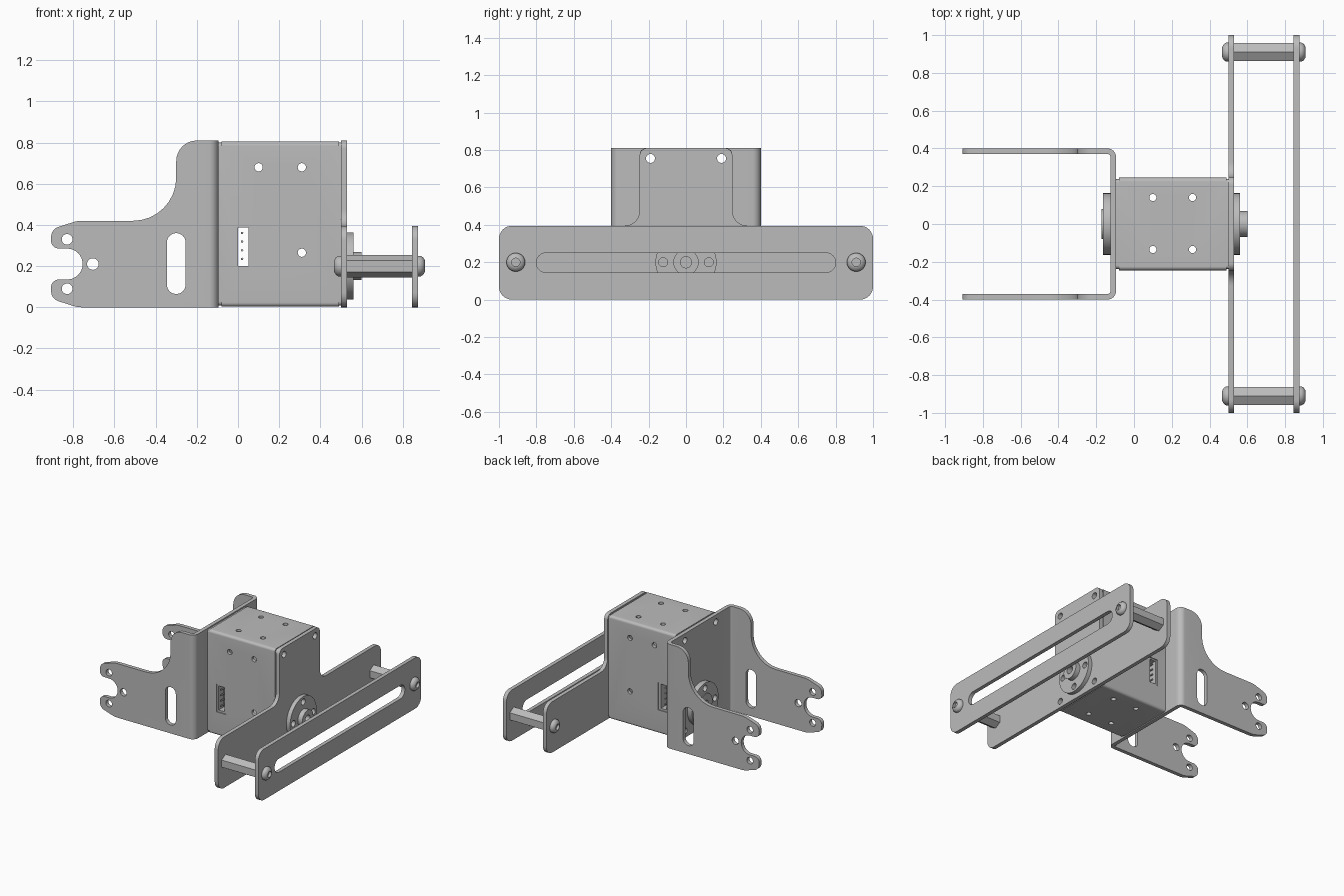
import bpy, bmesh
from math import sin, cos, tan, pi, atan2
from mathutils import Vector

cube = bpy.data.objects.get("Cube")
if cube:
    bpy.data.objects.remove(cube, do_unlink=True)

grey = bpy.data.materials.new("metal_grey")
grey.use_nodes = True
COLOUR = (0.5, 0.5, 0.5, 1)
grey.diffuse_color = COLOUR
grey.node_tree.nodes["Principled BSDF"].inputs["Base Color"].default_value = COLOUR
parts = []


def finish(name, bm):
    bmesh.ops.recalc_face_normals(bm, faces=bm.faces)
    mesh = bpy.data.meshes.new(name)
    bm.to_mesh(mesh)
    bm.free()
    mesh.materials.append(grey)
    ob = bpy.data.objects.new(name, mesh)
    bpy.context.collection.objects.link(ob)
    parts.append(ob)
    return ob


def circle(u, v, r, n=28):
    return [(u + r * sin(2 * pi * i / n), v + r * cos(2 * pi * i / n)) for i in range(n)]


def fillet(corners, n=8):
    """Outline from (u, v, radius) corners, each rounded by an arc."""
    out = []
    for i, (u, v, r) in enumerate(corners):
        p = Vector((u, v))
        if r == 0:
            out.append((u, v))
            continue
        a = (Vector(corners[i - 1][:2]) - p).normalized()
        b = (Vector(corners[(i + 1) % len(corners)][:2]) - p).normalized()
        half = a.angle(b) / 2
        c = p + (a + b).normalized() * (r / sin(half))
        s, e = p + a * (r / tan(half)) - c, p + b * (r / tan(half)) - c
        start = atan2(s.y, s.x)
        sweep = (atan2(e.y, e.x) - start + pi) % (2 * pi) - pi
        for k in range(n + 1):
            t = start + sweep * k / n
            out.append((c.x + r * cos(t), c.y + r * sin(t)))
    return out


def rect(u0, u1, v0, v1, r=0):
    return fillet([(u0, v0, r), (u1, v0, r), (u1, v1, r), (u0, v1, r)])


def prism(name, axis, lo, hi, *loops):
    """Extrude an outline with holes along an axis."""
    place = {"x": lambda u, v, w: (w, u, v),
             "y": lambda u, v, w: (u, w, v),
             "z": lambda u, v, w: (u, v, w)}[axis]
    bm = bmesh.new()
    for loop in loops:
        vs = [bm.verts.new(place(u, v, lo)) for u, v in loop]
        for i, vert in enumerate(vs):
            bm.edges.new((vs[i - 1], vert))
    normal = Vector(place(0, 0, 1))
    bmesh.ops.triangle_fill(bm, edges=bm.edges[:], use_beauty=True, normal=normal)
    ext = bmesh.ops.extrude_face_region(bm, geom=bm.faces[:])
    moved = [g for g in ext["geom"] if isinstance(g, bmesh.types.BMVert)]
    bmesh.ops.translate(bm, verts=moved, vec=normal * (hi - lo))
    return finish(name, bm)


def lathe(name, profile, y, z, n=28):
    """Revolve (x, radius) points about an x-direction axis."""
    bm = bmesh.new()
    rings = [[bm.verts.new((x, y + u, z + v)) for u, v in circle(0, 0, r, n)]
             for x, r in profile]
    for a, b in zip(rings, rings[1:]):
        for i in range(n):
            bm.faces.new((a[i - 1], a[i], b[i], b[i - 1]))
    bm.faces.new(rings[0])
    bm.faces.new(rings[-1])
    return finish(name, bm)


def boolean(ob, cutter, operation):
    mod = ob.modifiers.new("cut", "BOOLEAN")
    mod.object, mod.operation, mod.solver = cutter, operation, "EXACT"
    mesh = bpy.data.meshes.new_from_object(
        ob.evaluated_get(bpy.context.evaluated_depsgraph_get()))
    ob.modifiers.clear()
    ob.data = mesh
    parts.remove(cutter)
    bpy.data.objects.remove(cutter, do_unlink=True)


SHAFT = 0.2
corner_holes = [circle(y, z, 0.024) for y in (-0.19, 0.19) for z in (0.05, 0.755)]

# Hollow motor housing with through holes and connector windows
body = prism("motor_housing", "x", -0.08, 0.49,
             rect(-0.245, 0.245, 0.003, 0.805, 0.02), rect(-0.22, 0.22, 0.03, 0.78))
boolean(body, prism("side_cutter", "y", -0.4, 0.4,
                    *[circle(x, z, 0.02) for x, z in ((0.1, 0.68), (0.31, 0.68), (0.31, 0.265))],
                    rect(-0.015, 0.07, 0.185, 0.4)), "DIFFERENCE")
boolean(body, prism("top_cutter", "z", -0.2, 1,
                    *[circle(x, y, 0.019) for x in (0.1, 0.31) for y in (-0.135, 0.14)]),
        "DIFFERENCE")
for name, lo in (("left_end_cap", 0.486), ("right_end_cap", -0.095)):
    prism(name, "x", lo, lo + 0.016, rect(-0.238, 0.238, 0.008, 0.8, 0.02), *corner_holes)

# Connectors on both sides
for side, s in (("front", -1), ("back", 1)):
    lo, hi = sorted((s * 0.17, s * 0.238))
    prism(side + "_connector", "y", lo, hi,
          rect(-0.015, 0.07, 0.185, 0.4), rect(0, 0.05, 0.2, 0.388))
    prism(side + "_pins", "y", lo, hi - 0.01,
          *[circle(0.02, 0.235 + 0.042 * i, 0.006, 8) for i in range(4)])

# Forked bracket: a bent channel trimmed to the arm silhouette
bracket = prism("forked_bracket", "z", -0.05, 0.9, fillet([
    (-1, -0.4, 0), (-0.095, -0.4, 0.045), (-0.095, 0.4, 0.045), (-1, 0.4, 0),
    (-1, 0.37, 0), (-0.125, 0.37, 0.015), (-0.125, -0.37, 0.015), (-1, -0.37, 0)]))
silhouette = fillet([
    (0, 0, 0), (0, 0.81, 0), (-0.3, 0.81, 0.1), (-0.3, 0.42, 0.21),
    (-0.78, 0.42, 0.15), (-0.905, 0.38, 0.05), (-0.912, 0.285, 0.04),
    (-0.755, 0.285, 0.074), (-0.755, 0.135, 0.074),
    (-0.912, 0.135, 0.04), (-0.905, 0.04, 0.05), (-0.78, 0, 0.15)])
boolean(bracket, prism("arm_trim", "y", -0.6, 0.6, silhouette,
                       circle(-0.83, 0.33, 0.026), circle(-0.83, 0.09, 0.026),
                       circle(-0.705, 0.21, 0.028),
                       rect(-0.345, -0.255, 0.065, 0.36, 0.044)), "INTERSECT")
boolean(bracket, prism("bracket_holes", "x", -0.2, 0, *corner_holes), "DIFFERENCE")

# Inner crossbar plate with an upright tab
bolts = [circle(y, SHAFT, 0.025) for y in (-0.91, 0.91)]
prism("inner_plate", "x", 0.5, 0.53, fillet([
    (-1, 0, 0.07), (1, 0, 0.07), (1, 0.395, 0.07), (0.248, 0.395, 0.08),
    (0.248, 0.81, 0.04), (-0.248, 0.81, 0.04), (-0.248, 0.395, 0.08), (-1, 0.395, 0.07)]),
    *corner_holes, *bolts)

# Outer slotted plate
prism("outer_plate", "x", 0.845, 0.875, rect(-1, 1, 0, 0.395, 0.07),
      rect(-0.8, 0.8, 0.145, 0.25, 0.052), *bolts)

# Hexagonal spacers and domed screws
for side, y in (("front", -0.91), ("back", 0.91)):
    prism(side + "_spacer", "x", 0.53, 0.845, circle(y, SHAFT, 0.055, 6))
    for place, x, d in (("inner", 0.5, -1), ("outer", 0.875, 1)):
        dome = [(0, 0.05), (0.012, 0.05), (0.024, 0.043), (0.032, 0.03),
                (0.034, 0.022), (0.015, 0.022)]
        lathe(f"{side}_{place}_screw", [(x + d * h, r) for h, r in dome], y, SHAFT)

# Round drive flanges and hubs on the shaft axis
ring_holes = [circle(u, SHAFT + v, 0.024) for u, v in circle(0, 0, 0.122, 4)]
bore = circle(0, SHAFT, 0.03)
for side, lo, hi, hub_lo, hub_hi, hub_r in (("left", 0.53, 0.562, 0.562, 0.6, 0.068),
                                            ("right", -0.165, -0.125, -0.172, -0.165, 0.08)):
    prism(side + "_flange", "x", lo, hi, circle(0, SHAFT, 0.163, 48), *ring_holes, bore)
    prism(side + "_hub", "x", hub_lo, hub_hi, circle(0, SHAFT, hub_r, 36), bore)

# Smooth the curved walls, keep edges crisp
for ob in bpy.context.view_layer.objects:
    ob.select_set(ob in parts)
bpy.context.view_layer.objects.active = parts[0]
bpy.ops.object.shade_smooth_by_angle(angle=0.6)
